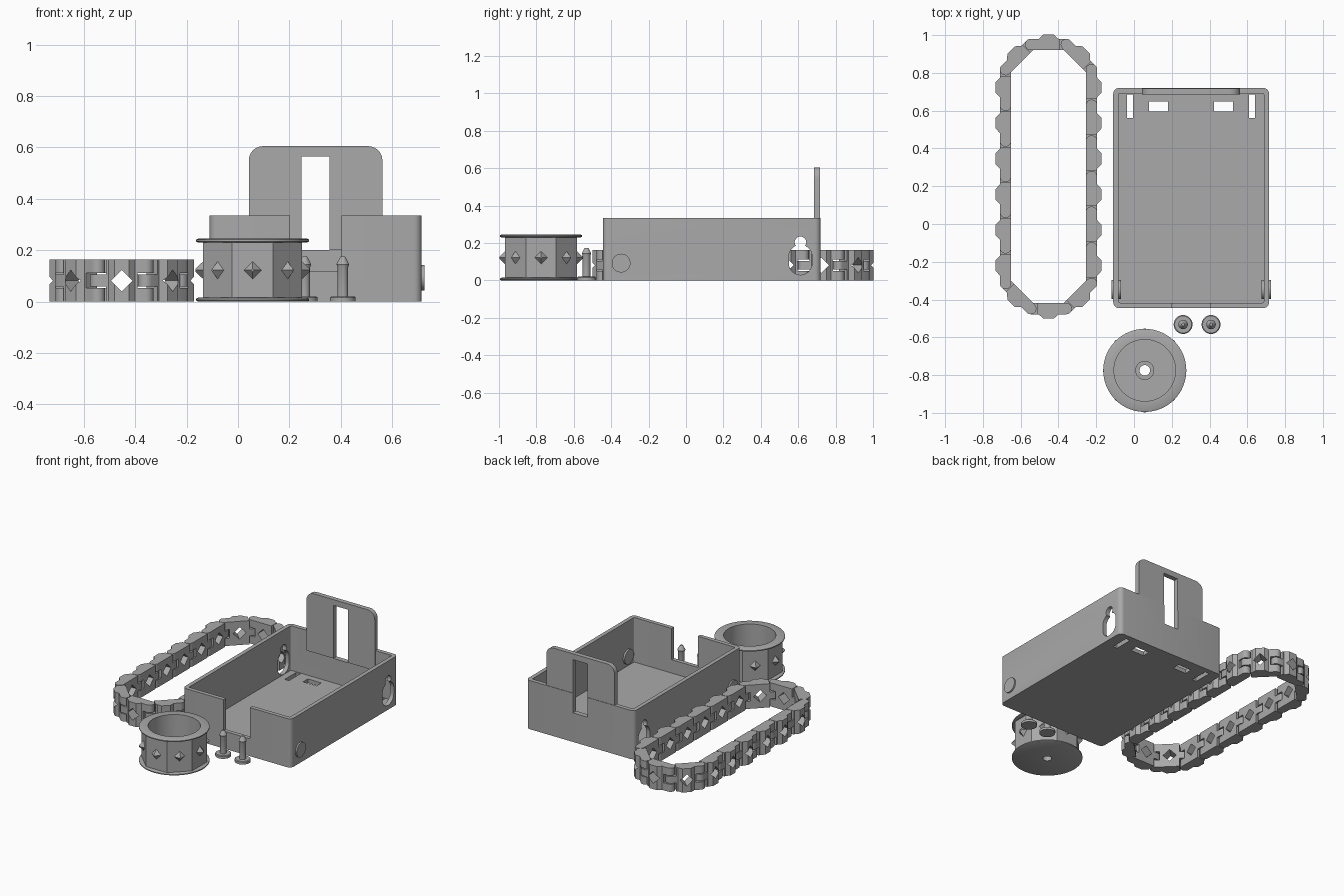
import bpy, bmesh
from math import pi, cos, sin, atan2
from mathutils import Matrix, Vector

if "Cube" in bpy.data.objects:
    bpy.data.objects.remove(bpy.data.objects["Cube"])

grey = bpy.data.materials.new("plain grey")
grey.use_nodes = True
COLOR = (0.4, 0.4, 0.4, 1)
grey.diffuse_color = COLOR
grey.node_tree.nodes["Principled BSDF"].inputs["Base Color"].default_value = COLOR

ALONG_X = Matrix.Rotation(pi / 2, 4, 'Y')
ALONG_Y = Matrix.Rotation(-pi / 2, 4, 'X')


def finish(name, bm):
    bmesh.ops.recalc_face_normals(bm, faces=bm.faces)
    mesh = bpy.data.meshes.new(name)
    bm.to_mesh(mesh)
    bm.free()
    mesh.materials.append(grey)
    obj = bpy.data.objects.new(name, mesh)
    bpy.context.collection.objects.link(obj)
    return obj


def prism(name, points, low, high, matrix=Matrix()):
    """Extrude a flat outline from low to high along local z."""
    bm = bmesh.new()
    face = bm.faces.new([bm.verts.new((x, y, low)) for x, y in points])
    new = bmesh.ops.extrude_face_region(bm, geom=[face])["geom"]
    moved = [v for v in new if isinstance(v, bmesh.types.BMVert)]
    bmesh.ops.translate(bm, verts=moved, vec=(0, 0, high - low))
    bm.transform(matrix)
    return finish(name, bm)


def box(name, x0, x1, y0, y1, z0, z1):
    return prism(name, [(x0, y0), (x1, y0), (x1, y1), (x0, y1)], z0, z1)


def circle(r, n=48, start=0.0):
    return [(r * cos(start + 2 * pi * i / n), r * sin(start + 2 * pi * i / n)) for i in range(n)]


def rounded(x0, x1, y0, y1, r, n=6):
    pts = []
    corners = [(x1 - r, y1 - r), (x0 + r, y1 - r), (x0 + r, y0 + r), (x1 - r, y0 + r)]
    for q, (cx, cy) in enumerate(corners):
        for i in range(n + 1):
            a = (q + i / n) * pi / 2
            pts.append((cx + r * cos(a), cy + r * sin(a)))
    return pts


def lathe(name, profile, location, n=40):
    """Spin a (radius, height) profile around z."""
    bm = bmesh.new()
    verts = [bm.verts.new((r, 0, z)) for r, z in profile]
    edges = [bm.edges.new(pair) for pair in zip(verts, verts[1:])]
    bmesh.ops.spin(bm, geom=verts + edges, axis=(0, 0, 1), cent=(0, 0, 0),
                   angle=2 * pi, steps=n)
    bmesh.ops.remove_doubles(bm, verts=bm.verts, dist=0.0002)
    bm.transform(Matrix.Translation(location))
    return finish(name, bm)


def select_only(obj):
    bpy.ops.object.select_all(action='DESELECT')
    obj.select_set(True)
    bpy.context.view_layer.objects.active = obj


def combine(obj, others, operation='DIFFERENCE'):
    for other in others:
        mod = obj.modifiers.new("cut", 'BOOLEAN')
        mod.operation, mod.solver, mod.object = operation, 'EXACT', other
        select_only(obj)
        bpy.ops.object.modifier_apply(modifier=mod.name)
        bpy.data.objects.remove(other)


def smooth(obj):
    select_only(obj)
    bpy.ops.object.shade_smooth_by_angle(angle=0.5)


# Open tray with a raised back plate
MID, WALL = 0.302, 0.028
X0, X1, Y0, Y1, TOP = -0.11, 0.715, -0.445, 0.72, 0.335
tray = prism("tray", rounded(X0, X1, Y0, Y1, 0.03), 0, TOP)
combine(tray, [prism("cavity", rounded(X0 + WALL, X1 - WALL, Y0 + WALL, Y1 - WALL, 0.008),
                     WALL, 1)])
plate = prism("back_plate", rounded(MID - 0.26, MID + 0.26, -0.605, -0.2, 0.055),
              0.685, 0.717, ALONG_Y)
plate_base = box("back_plate_base", MID - 0.26, MID + 0.26, 0.685, 0.717, 0.2, 0.4)
bosses = [prism("axle_boss", circle(0.05), c - 0.025, c + 0.025,
                Matrix.Translation((0, -0.347, 0.093)) @ ALONG_X) for c in (-0.095, 0.7)]
combine(tray, [plate, plate_base] + bosses, 'UNION')

# Openings in the tray: back slot, front notch, axle holes, keyholes, floor slots
cuts = [box("back_slot", MID - 0.055, MID + 0.055, 0.6, 0.8, 0.2, 0.565),
        box("front_notch", MID - 0.1, MID + 0.1, -0.5, -0.4, 0.12, 0.5),
        prism("axle_hole", circle(0.024, 32), -1, 1,
              Matrix.Translation((0, -0.347, 0.093)) @ ALONG_X),
        prism("keyhole_wide", rounded(-0.19, -0.03, 0.55, 0.674, 0.061), -1, 1, ALONG_X),
        prism("keyhole_top", circle(0.031, 32), -1, 1,
              Matrix.Translation((0, 0.612, 0.204)) @ ALONG_X)]
for s in (-1, 1):
    x = MID + s * 0.322
    cuts.append(box("long_slot", x - 0.016, x + 0.016, 0.56, 0.685, -0.1, 0.1))
    x = MID + s * 0.172
    cuts.append(box("wide_slot", x - 0.051, x + 0.051, 0.595, 0.648, -0.1, 0.1))
combine(tray, cuts)
smooth(tray)

# Octagonal sprocket wheel with two rims and pyramid teeth
HUB = Vector((0.057, -0.775, 0))
at_hub = Matrix.Translation(HUB)
wheel = prism("wheel", circle(0.193 / cos(pi / 8), 8, pi / 8), 0.005, 0.24, at_hub)
rims = [lathe("rim", [(0, z), (0.212, z), (0.22, z + 0.004), (0.22, z + 0.011),
                      (0.212, z + 0.015), (0, z + 0.015)], HUB, 64) for z in (0, 0.23)]
combine(wheel, rims, 'UNION')
combine(wheel, [prism("wheel_hollow", circle(0.163, 64), 0.02, 0.5, at_hub)])
combine(wheel, [prism("hub_ring", circle(0.05), 0.01, 0.035, at_hub)], 'UNION')
combine(wheel, [prism("hub_hole", circle(0.028, 32), -0.1, 0.1, at_hub)])
smooth(wheel)
for i in range(8):
    bm = bmesh.new()
    bmesh.ops.create_cone(bm, cap_ends=True, segments=4, radius1=0.037, radius2=0.006, depth=0.032)
    bm.transform(at_hub @ Matrix.Rotation(i * pi / 4, 4, 'Z')
                 @ Matrix.Translation((0.206, 0, 0.122)) @ ALONG_X)
    finish("wheel_tooth", bm)

# Two headed axle pins
for x in (0.26, 0.408):
    pin = lathe("axle_pin", [(0, 0), (0.05, 0), (0.05, 0.016), (0.045, 0.02), (0.021, 0.02),
                             (0.021, 0.135), (0.025, 0.145), (0.012, 0.17), (0.008, 0.175),
                             (0, 0.175)], (x, -0.532, 0), 32)
    smooth(pin)

# One track link: body with outer grip, diamond hole, tongue and fork
HALF, THICK, HIGH = 0.0943, 0.03, 0.163
body = [(-0.062, THICK), (-0.062, -THICK), (-0.052, -THICK), (-0.028, -0.053),
        (0.028, -0.053), (0.052, -THICK), (0.062, -THICK), (0.062, THICK)]
link = prism("track_link", body, 0, HIGH)


def knuckle(side, low, high):
    arc = [(side * (HALF + THICK * sin(a)), THICK * cos(a))
           for a in [pi * i / 12 for i in range(13)]]
    return prism("knuckle", [(side * 0.05, THICK)] + arc + [(side * 0.05, -THICK)], low, high)


combine(link, [knuckle(-1, 0.058, 0.105), knuckle(1, 0, 0.052), knuckle(1, 0.111, HIGH)], 'UNION')
combine(link, [prism("diamond_hole", circle(0.042, 4), -0.1, 0.1,
                     Matrix.Translation((0, 0, HIGH / 2)) @ ALONG_Y)])
smooth(link)

# Loop of links: two straight runs closed by angled ends
step = 2 * HALF
position = Vector((-0.4525 - HALF, -0.448, 0))
turns = [0, 1] + [2] * 6 + [3, 4, 5] + [6] * 6 + [7]
for i, t in enumerate(turns):
    heading = Vector((cos(t * pi / 4), sin(t * pi / 4), 0))
    piece = link if i == 0 else link.copy()
    if i:
        bpy.context.collection.objects.link(piece)
    piece.location = position + heading * HALF
    piece.rotation_euler.z = t * pi / 4
    position = position + heading * step
